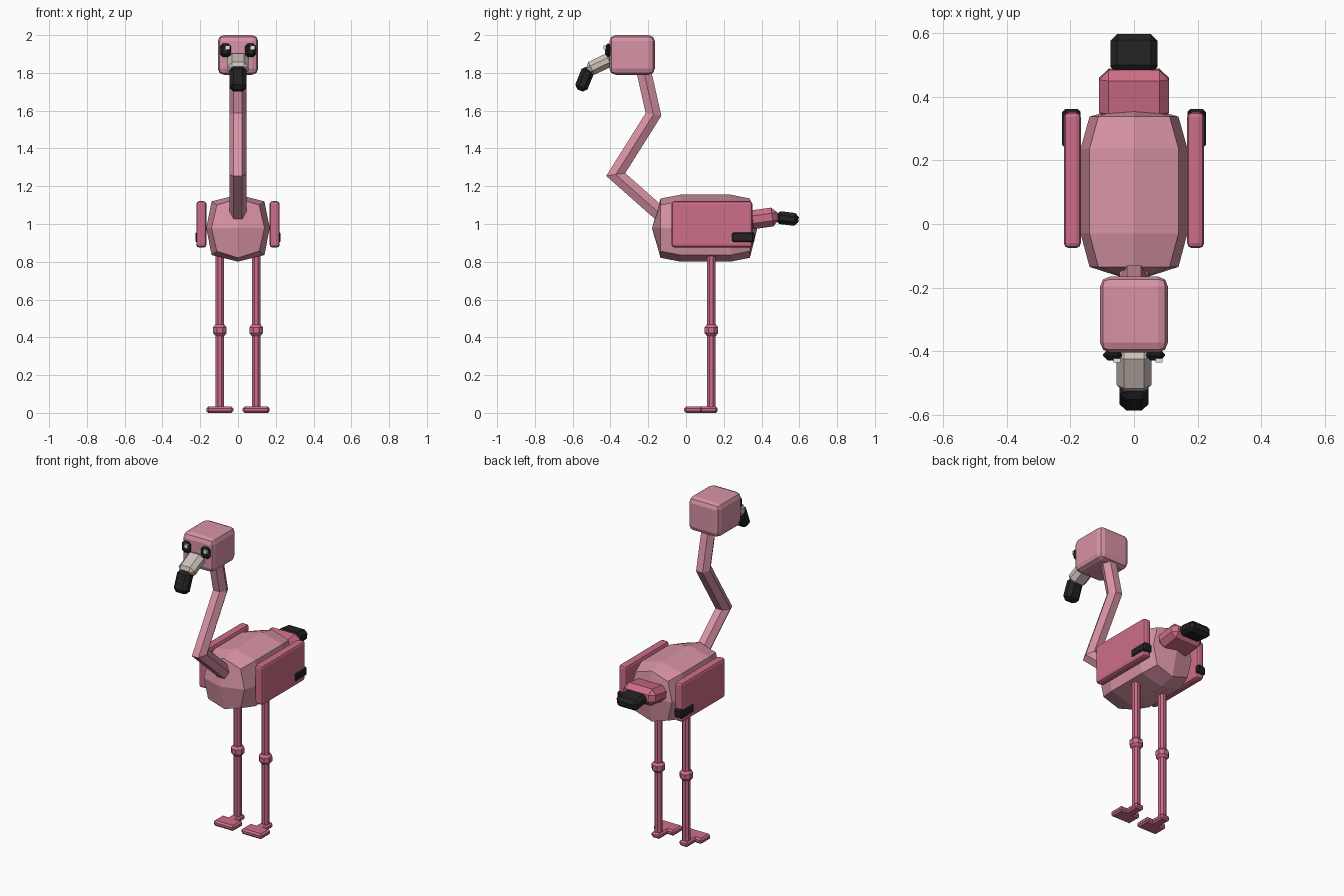
import bpy, bmesh, math
from mathutils import Matrix, Vector

cube = bpy.data.objects.get("Cube")
if cube:
    bpy.data.objects.remove(cube, do_unlink=True)


def material(name, rgb):
    m = bpy.data.materials.new(name)
    m.use_nodes = True
    lin = [(c / 255 / 12.92) if c < 11 else ((c / 255 + 0.055) / 1.055) ** 2.4 for c in rgb]
    m.diffuse_color = (*lin, 1)
    m.node_tree.nodes["Principled BSDF"].inputs["Base Color"].default_value = (*lin, 1)
    return m


PINK = material("soft pink", (216, 147, 165))
ROSE = material("deep rose", (205, 109, 136))
BLACK = material("black", (34, 34, 34))
BEAK = material("pale beak", (204, 193, 185))
WHITE = material("white", (238, 238, 238))


def finish(bm, name, mat, loc=(0, 0, 0), tilt=0):
    bmesh.ops.recalc_face_normals(bm, faces=bm.faces)
    me = bpy.data.meshes.new(name)
    bm.to_mesh(me)
    bm.free()
    me.materials.append(mat)
    ob = bpy.data.objects.new(name, me)
    ob.location = loc
    ob.rotation_euler.x = math.radians(tilt)
    bpy.context.collection.objects.link(ob)
    return ob


def block(name, mat, loc, size, bevel=0.0, segments=1, tilt=0):
    """Chamfered box."""
    bm = bmesh.new()
    bmesh.ops.create_cube(bm, size=1, matrix=Matrix.Diagonal((*size, 1)))
    if bevel:
        bmesh.ops.bevel(bm, geom=bm.edges[:], offset=bevel, segments=segments,
                        profile=0.5, affect='EDGES')
    return finish(bm, name, mat, loc, tilt)


def skin(bm, rings):
    """Join equal closed loops of vertices with quads."""
    for a, b in zip(rings, rings[1:]):
        n = len(a)
        for i in range(n):
            j = (i + 1) % n
            bm.faces.new((a[i], a[j], b[j], b[i]))


def lathe(name, mat, loc, profile, sides):
    """Faceted upright part from (radius, height) pairs."""
    bm = bmesh.new()
    rings = []
    for r, z in profile:
        angles = [math.tau * (i + 0.5) / sides for i in range(sides)]
        rings.append([bm.verts.new((r * math.cos(a), r * math.sin(a), z)) for a in angles])
    skin(bm, rings)
    bm.faces.new(rings[0])
    bm.faces.new(rings[-1])
    return finish(bm, name, mat, loc)


# Body: rounded block from eight-point rings along y, with domed ends
bm = bmesh.new()
rings = []
MID = 0.978
for y, half_w, corner_w, half_h, corner_h in (
        (-0.135, 0.14, 0.112, 0.157, 0.122),
        (-0.03, 0.168, 0.14, 0.177, 0.142),
        (0.238, 0.168, 0.14, 0.177, 0.142),
        (0.338, 0.14, 0.112, 0.157, 0.122)):
    outline = [(0, half_h), (corner_w, corner_h), (half_w, 0), (corner_w, -corner_h),
               (0, -half_h), (-corner_w, -corner_h), (-half_w, 0), (-corner_w, corner_h)]
    rings.append([bm.verts.new((x, y, MID + z)) for x, z in outline])
skin(bm, rings)
for ring, y in ((rings[0], -0.18), (rings[-1], 0.378)):
    tip = bm.verts.new((0, y, MID))
    for i in range(0, 8, 2):
        bm.faces.new((tip, ring[i], ring[i + 1], ring[(i + 2) % 8]))
finish(bm, "body", PINK)

# Neck: hexagonal tube with mitred bends
path = [Vector((0, y, z)) for y, z in
        ((-0.11, 1.03), (-0.372, 1.262), (-0.172, 1.58), (-0.235, 1.86))]
bm = bmesh.new()
rings = []
for i, p in enumerate(path):
    before = (p - path[i - 1]).normalized() if i else None
    after = (path[i + 1] - p).normalized() if i < len(path) - 1 else None
    before, after = before or after, after or before
    along = (before + after).normalized()
    across = Vector((1, 0, 0)).cross(along) / along.dot(after)
    angles = [math.tau * k / 6 for k in range(6)]
    rings.append([bm.verts.new(p + 0.045 * (Vector((math.cos(a), 0, 0)) + across * math.sin(a)))
                  for a in angles])
skin(bm, rings)
bm.faces.new(rings[0])
bm.faces.new(rings[-1])
finish(bm, "neck", PINK)

# Head and hooked beak
block("head", PINK, (0, -0.285, 1.895), (0.214, 0.24, 0.21), 0.032, 2)
block("beak_base", BEAK, (0, -0.455, 1.846), (0.11, 0.15, 0.075), 0.024, 1, 26)
block("beak_tip", BLACK, (0, -0.537, 1.767), (0.09, 0.07, 0.13), 0.02, 1, -22)

# Tail
block("tail_base", ROSE, (0, 0.405, 1.03), (0.22, 0.165, 0.1), 0.03, 1, 8)
block("tail_tip", BLACK, (0, 0.536, 1.029), (0.148, 0.12, 0.068), 0.02, 1, -7)

for side, s in (("left", 1), ("right", -1)):
    # Eyes, with the glint shifted the same way on both
    block(side + "_eye", BLACK, (s * 0.067, -0.412, 1.92), (0.06, 0.036, 0.07), 0.015)
    block(side + "_eye_glint", WHITE, (s * 0.066 + 0.012, -0.43, 1.935), (0.022, 0.012, 0.022))

    # Wings with dark rear patch
    block(side + "_wing", ROSE, (s * 0.194, 0.138, 0.998), (0.054, 0.428, 0.246), 0.016, 2)
    block(side + "_wing_tip", BLACK, (s * 0.197, 0.301, 0.93), (0.058, 0.122, 0.056), 0.009)

    # Legs, knees and feet
    x, y = s * 0.096, 0.134
    lathe(side + "_leg", ROSE, (x, y, 0), ((0.024, 0.015), (0.024, 0.88)), 8)
    lathe(side + "_knee", ROSE, (x, y, 0.438),
          ((0.026, -0.03), (0.039, -0.015), (0.039, 0.015), (0.026, 0.03)), 8)
    block(side + "_foot_web", ROSE, (x, 0.038, 0.017), (0.142, 0.095, 0.034), 0.01)
    block(side + "_foot_heel", ROSE, (x, 0.115, 0.017), (0.06, 0.105, 0.034), 0.01)
